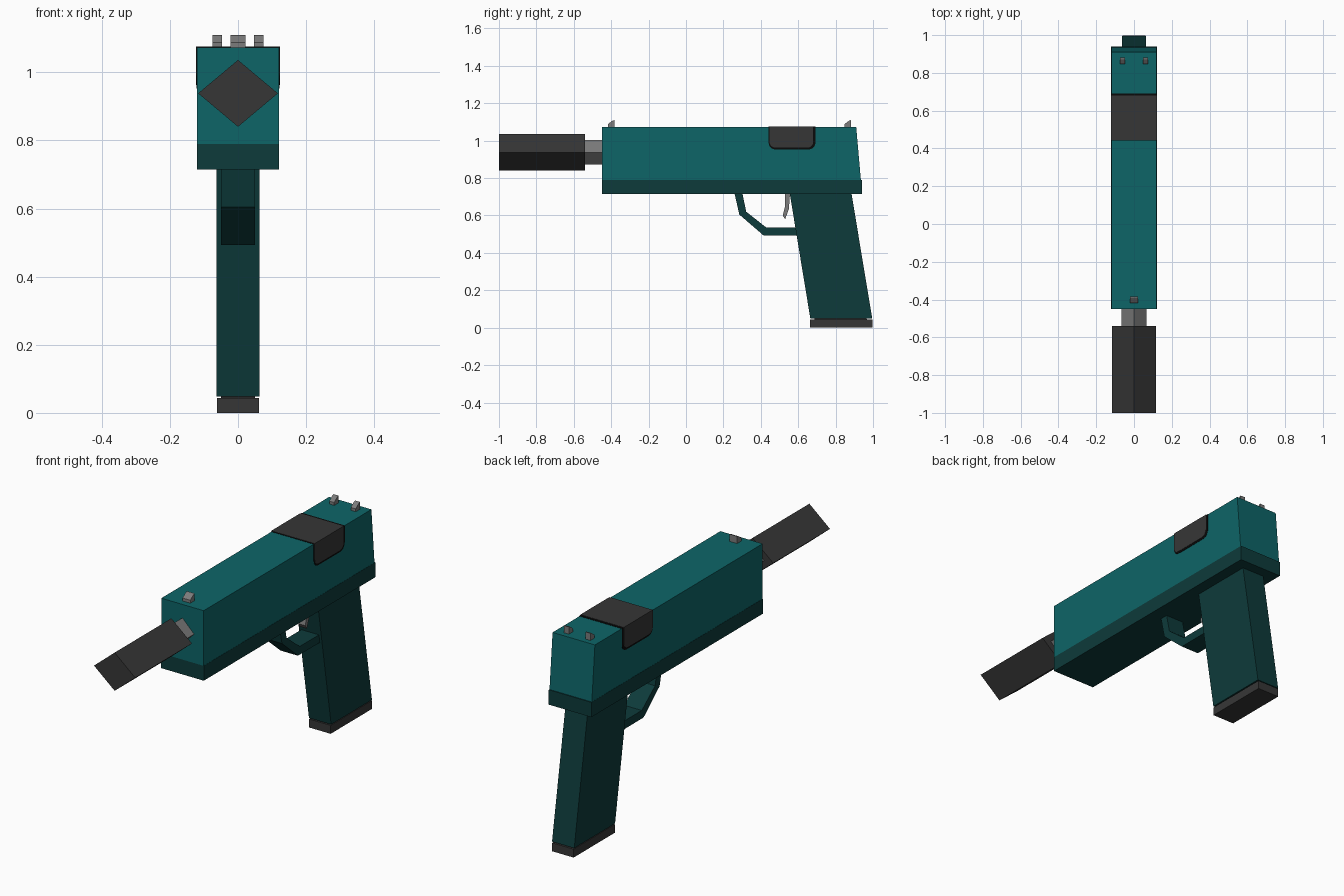
import bpy, bmesh, math

if "Cube" in bpy.data.objects:
    bpy.data.objects.remove(bpy.data.objects["Cube"])


def material(name, rgb):
    m = bpy.data.materials.new(name)
    m.diffuse_color = (*rgb, 1)
    m.use_nodes = True
    m.node_tree.nodes["Principled BSDF"].inputs["Base Color"].default_value = m.diffuse_color
    return m


TEAL = material("teal", (0.004, 0.13, 0.137))
DEEP = material("deep_teal", (0.004, 0.043, 0.043))
DARK = material("charcoal", (0.037, 0.037, 0.037))
GREY = material("grey", (0.2, 0.2, 0.2))
BLACK = material("black", (0.003, 0.003, 0.003))


def prism(name, profile, half_width, mat, x=0.0):
    """Extrude a side profile of (y, z) points across x."""
    bm = bmesh.new()
    verts = [bm.verts.new((x - half_width, y, z)) for y, z in profile]
    face = bm.faces.new(verts)
    res = bmesh.ops.extrude_face_region(bm, geom=[face])
    new = [g for g in res["geom"] if isinstance(g, bmesh.types.BMVert)]
    bmesh.ops.translate(bm, verts=new, vec=(2 * half_width, 0, 0))
    bmesh.ops.recalc_face_normals(bm, faces=bm.faces)
    mesh = bpy.data.meshes.new(name)
    bm.to_mesh(mesh)
    bm.free()
    mesh.materials.append(mat)
    obj = bpy.data.objects.new(name, mesh)
    bpy.context.collection.objects.link(obj)
    return obj


def diamond_bar(name, y0, y1, rx, rz, z, mat):
    """Four-sided cylinder along y standing on its corner."""
    bpy.ops.mesh.primitive_cylinder_add(vertices=4, radius=1, depth=y1 - y0,
                                        location=(0, (y0 + y1) / 2, z),
                                        rotation=(math.pi / 2, 0, 0))
    obj = bpy.context.object
    obj.name = name
    obj.scale = (rx, rz, 1)
    obj.data.materials.append(mat)


def port_profile(y0, y1, z0, z1, r):
    """Rectangle with rounded lower corners."""
    pts = [(y0, z1)]
    for cy, start in ((y0 + r, 180), (y1 - r, 270)):
        for i in range(5):
            a = math.radians(start + i * 22.5)
            pts.append((cy + r * math.cos(a), z0 + r + r * math.sin(a)))
    return pts + [(y1, z1)]


# Slide and frame
prism("slide", [(-0.45, 0.79), (0.935, 0.79), (0.91, 1.073), (-0.45, 1.073)], 0.12, TEAL)
prism("frame", [(-0.45, 0.714), (0.94, 0.714), (0.94, 0.79), (-0.45, 0.79)], 0.121, DEEP)

# Ejection port with a thin black rim, wrapping over the top
prism("port_rim", port_profile(0.442, 0.692, 0.953, 1.0745, 0.035), 0.1215, BLACK)
prism("port_cover", port_profile(0.446, 0.68, 0.963, 1.076, 0.03), 0.123, DARK)

# Barrel and suppressor
diamond_bar("barrel", -0.56, -0.40, 0.066, 0.066, 0.938, GREY)
diamond_bar("suppressor", -1.0, -0.54, 0.117, 0.098, 0.938, DARK)


# Sights: small wedges rising to the rear
def sight(name, y, x, half_width):
    prism(name, [(y, 1.07), (y + 0.035, 1.07), (y + 0.035, 1.11),
                 (y + 0.025, 1.107), (y, 1.088)], half_width, GREY, x)


sight("front_sight", -0.418, 0, 0.022)
for side, x in (("left", 0.061), ("right", -0.061)):
    sight("rear_sight_" + side, 0.847, x, 0.014)

# Grip and magazine base
prism("grip", [(0.555, 0.716), (0.665, 0.048), (0.996, 0.048), (0.885, 0.716)], 0.063, DEEP)
prism("magazine", [(0.69, 0.04), (0.97, 0.04), (0.96, 0.06), (0.68, 0.06)], 0.05, DARK)
prism("magazine_base", [(0.664, 0), (0.998, 0), (0.998, 0.043), (0.664, 0.043)], 0.061, DARK)

# Trigger guard and trigger
prism("trigger_guard", [(0.26, 0.716), (0.285, 0.605), (0.415, 0.493), (0.61, 0.493),
                        (0.61, 0.535), (0.43, 0.535), (0.322, 0.62), (0.302, 0.716)],
      0.05, DEEP)
prism("trigger", [(0.528, 0.716), (0.53, 0.65), (0.517, 0.6), (0.53, 0.58),
                  (0.55, 0.635), (0.556, 0.716)], 0.02, GREY)
